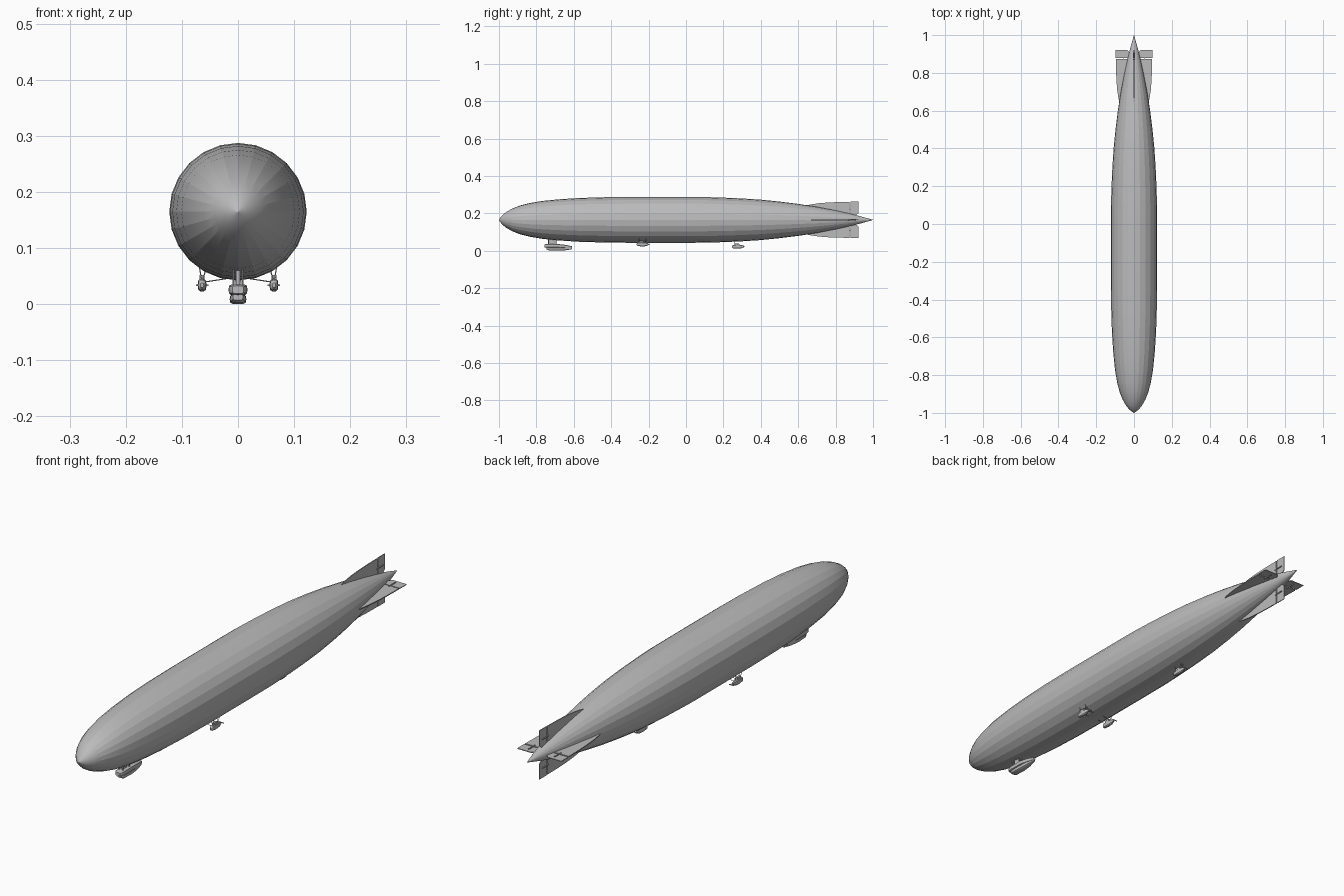
import bpy, bmesh, math
from mathutils import Vector, Matrix

if "Cube" in bpy.data.objects:
    bpy.data.objects.remove(bpy.data.objects["Cube"])

AXIS_Z = 0.165
grey = bpy.data.materials.new("hull_grey")
grey.diffuse_color = (0.5, 0.5, 0.5, 1)
grey.use_nodes = True
grey.node_tree.nodes["Principled BSDF"].inputs["Base Color"].default_value = grey.diffuse_color


def finish(bm, name, angle=None):
    bmesh.ops.recalc_face_normals(bm, faces=bm.faces)
    me = bpy.data.meshes.new(name)
    bm.to_mesh(me)
    bm.free()
    ob = bpy.data.objects.new(name, me)
    bpy.context.collection.objects.link(ob)
    me.materials.append(grey)
    if angle:
        bpy.ops.object.select_all(action='DESELECT')
        ob.select_set(True)
        bpy.context.view_layer.objects.active = ob
        bpy.ops.object.shade_smooth_by_angle(angle=math.radians(angle))
    return ob


def loft(name, sections, n, power=1.0, angle=None):
    """Rings along y; each section is (y, centre x, centre z, half width, half height)."""
    bm = bmesh.new()
    rings = []
    for y, cx, cz, rx, rz in sections:
        ring = []
        for i in range(n):
            a = 2 * math.pi * i / n
            c, s = math.cos(a), math.sin(a)
            ring.append(bm.verts.new((cx + rx * math.copysign(abs(c) ** power, c), y,
                                      cz + rz * math.copysign(abs(s) ** power, s))))
        rings.append(ring)
    for a, b in zip(rings, rings[1:]):
        for i in range(n):
            j = (i + 1) % n
            bm.faces.new((a[i], a[j], b[j], b[i]))
    bm.faces.new(rings[0])
    bm.faces.new(rings[-1])
    return finish(bm, name, angle)


def box(name, centre, size):
    bm = bmesh.new()
    bmesh.ops.create_cube(bm, size=1)
    bmesh.ops.scale(bm, vec=size, verts=bm.verts)
    bmesh.ops.translate(bm, vec=centre, verts=bm.verts)
    return finish(bm, name)


def rod(name, a, b, r=0.001):
    a, b = Vector(a), Vector(b)
    bm = bmesh.new()
    bmesh.ops.create_cone(bm, cap_ends=True, segments=6, radius1=r, radius2=r, depth=(b - a).length)
    rot = (b - a).to_track_quat('Z', 'Y').to_matrix().to_4x4()
    bmesh.ops.transform(bm, matrix=Matrix.Translation((a + b) / 2) @ rot, verts=bm.verts)
    return finish(bm, name)


def plate(name, outline, thick, turn):
    """Thin plate from (radius, y) points, turned about the hull axis."""
    bm = bmesh.new()
    face = bm.faces.new([bm.verts.new((r, y, -thick / 2)) for r, y in outline])
    ext = bmesh.ops.extrude_face_region(bm, geom=[face])
    bmesh.ops.translate(bm, vec=(0, 0, thick),
                        verts=[v for v in ext["geom"] if isinstance(v, bmesh.types.BMVert)])
    bmesh.ops.transform(bm, matrix=Matrix.Translation((0, 0, AXIS_Z)) @ Matrix.Rotation(turn, 4, 'Y'),
                        verts=bm.verts)
    return finish(bm, name)


# Hull: faceted around, smooth along its length
profile = [(-1, .0005), (-.993, .012), (-.98, .027), (-.96, .043), (-.93, .060), (-.89, .076),
           (-.84, .089), (-.77, .101), (-.68, .110), (-.57, .117), (-.44, .121), (-.3, .1225),
           (-.15, .1225), (0, .1225), (.1, .122), (.2, .119), (.3, .1145), (.4, .108), (.5, .098),
           (.6, .0855), (.7, .070), (.8, .0505), (.87, .035), (.93, .020), (1, .0005)]
loft("hull", [(y, 0, AXIS_Z, r, r) for y, r in profile], 24, angle=12)

# Four tail fins with hinged control surfaces
fin = [(.02, .62), (.077, .64), (.083, .67), (.089, .71), (.093, .76), (.095, .81),
       (.096, .874), (.02, .874)]
flap = [(.022, .879), (.097, .879), (.097, .922), (.036, .922), (.022, .905)]
for k, label in enumerate(("right", "lower", "left", "upper")):
    turn = k * math.pi / 2
    plate(label + "_fin", fin, .004, turn)
    plate(label + "_flap", flap, .003, turn)
    plate(label + "_hinge", [(.055, .868), (.059, .868), (.059, .908), (.055, .908)], .010, turn)

# Control car under the nose: wide upper cabin and narrower keel
loft("car_cabin", [(-.757, 0, .026, .010, .007), (-.75, 0, .026, .015, .009),
                   (-.735, 0, .026, .017, .0095), (-.68, 0, .026, .017, .0095),
                   (-.64, 0, .022, .012, .009), (-.61, 0, .018, .004, .006)], 12, .45, 30)
loft("car_keel", [(-.745, 0, .013, .009, .006), (-.735, 0, .010, .014, .008),
                  (-.69, 0, .009, .015, .009), (-.65, 0, .010, .012, .008),
                  (-.612, 0, .012, .004, .005)], 12, .6, 30)
box("car_ladder_trunk", (0, -.716, .048), (.008, .026, .030))
for x in (-.008, .008):
    for y in (-.735, -.695):
        rod("car_strut", (x, y, .03), (x, y, .066), .0022)


def engine_pod(x, y, z, strut_tops, name):
    """Streamlined pod, roof block, struts and rear propeller."""
    loft(name, [(y - .034, x, z, .003, .004), (y - .028, x, z, .007, .009),
                (y - .005, x, z, .008, .0115), (y + .015, x, z, .007, .010),
                (y + .030, x, z + .001, .003, .004)], 10, .7, 30)
    box(name + "_roof", (x, y - .008, z + .014), (.009, .022, .008))
    rod(name + "_shaft", (x, y + .028, z), (x, y + .036, z), .002)
    box(name + "_propeller", (x, y + .035, z), (.022, .002, .003))
    for dy in (-.02, .014):
        for top in strut_tops:
            rod(name + "_strut", (x, y + dy, z + .005), (top[0], y + dy, top[1]))


# Side pods amidships, braced to the hull, and one centred pod aft
for s in (-1, 1):
    engine_pod(s * .064, -.23, .034, [(s * .069, .067), (s * .058, .06), (s * .018, .046)],
               ("left" if s < 0 else "right") + "_pod")
engine_pod(0, .28, .022, [(-.008, .055), (.008, .055)], "rear_pod")
